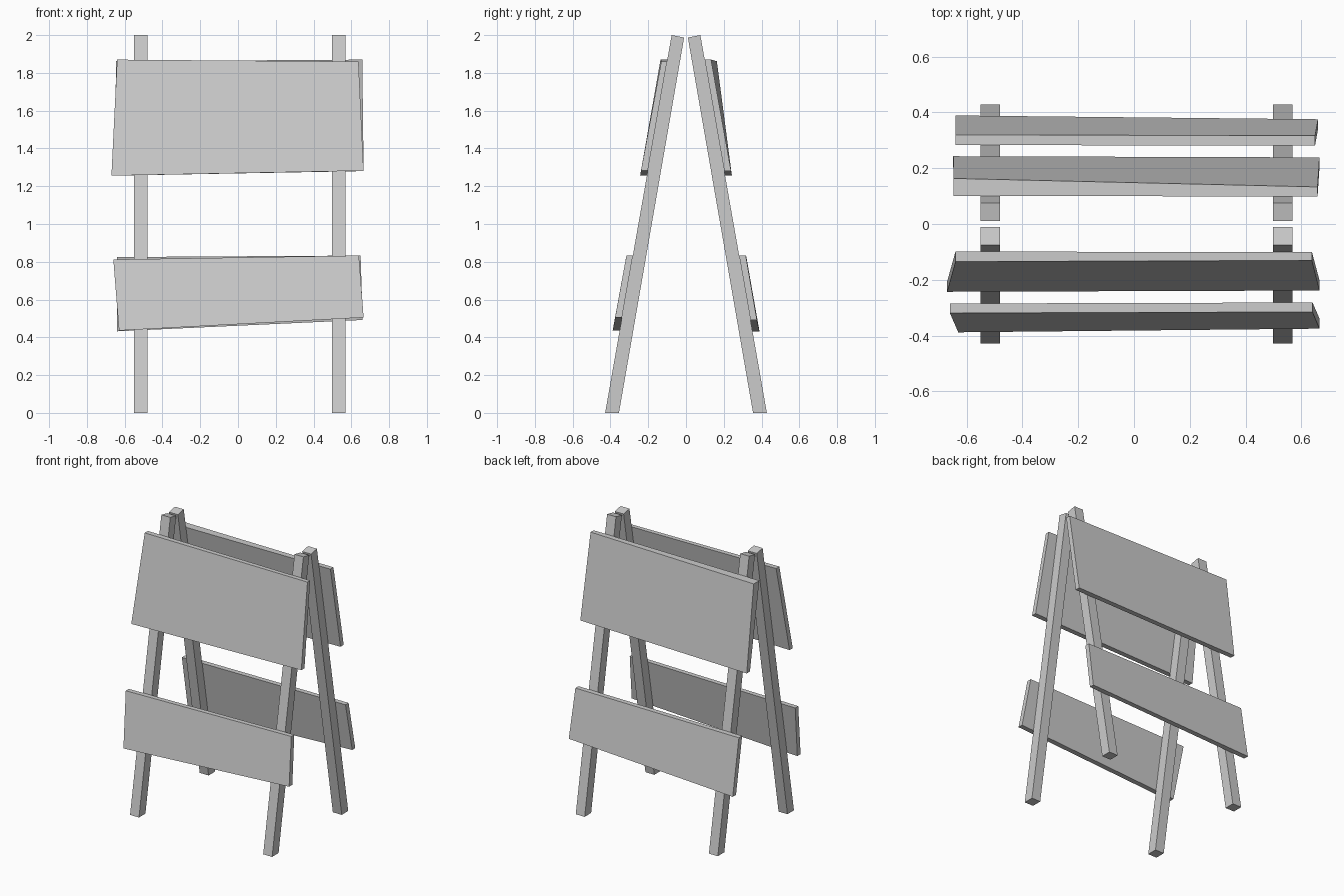
import bpy, bmesh

if "Cube" in bpy.data.objects:
    bpy.data.objects.remove(bpy.data.objects["Cube"])


def prism(name, ring_a, ring_b):
    """Solid between two matching four-point rings."""
    bm = bmesh.new()
    a = [bm.verts.new(p) for p in ring_a]
    b = [bm.verts.new(p) for p in ring_b]
    bm.faces.new(a)
    bm.faces.new(b[::-1])
    for i in range(4):
        j = (i + 1) % 4
        bm.faces.new((a[j], a[i], b[i], b[j]))
    bmesh.ops.recalc_face_normals(bm, faces=bm.faces)
    mesh = bpy.data.meshes.new(name)
    bm.to_mesh(mesh)
    bm.free()
    obj = bpy.data.objects.new(name, mesh)
    bpy.context.collection.objects.link(obj)


# Leaning legs: side profile (distance from centre, height), cut flat at the floor
LEG = [(0.428, 0), (0.355, 0), (0.01, 1.987), (0.076, 2.0)]
for side, s in (("front", -1), ("back", 1)):
    for hand, x in (("left", -0.515), ("right", 0.533)):
        prism(f"{side}_leg_{hand}",
              [(x - 0.035, s * y, z) for y, z in LEG],
              [(x + 0.035, s * y, z) for y, z in LEG])


# Crooked boards nailed on the outer faces of the legs
def board(name, s, corners):
    """Corners are (x, z, thickness); the inner face follows the leg slope."""
    def slope(z):
        return 0.428 - 0.176 * z
    prism(name,
          [(x, s * slope(z), z) for x, z, t in corners],
          [(x, s * (slope(z) + t), z) for x, z, t in corners])


board("front_upper_board", -1, [(-0.64, 1.87, 0.036), (0.638, 1.86, 0.030),
                                (0.665, 1.282, 0.036), (-0.67, 1.256, 0.036)])
board("front_lower_board", -1, [(-0.66, 0.812, 0.034), (0.64, 0.833, 0.034),
                                (0.665, 0.505, 0.036), (-0.63, 0.436, 0.037)])
board("back_upper_board", 1, [(-0.647, 1.862, 0.063), (0.658, 1.87, 0.034),
                              (0.665, 1.28, 0.036), (-0.648, 1.256, 0.036)])
board("back_lower_board", 1, [(-0.64, 0.825, 0.037), (0.649, 0.833, 0.035),
                              (0.660, 0.492, 0.034), (-0.64, 0.432, 0.037)])
